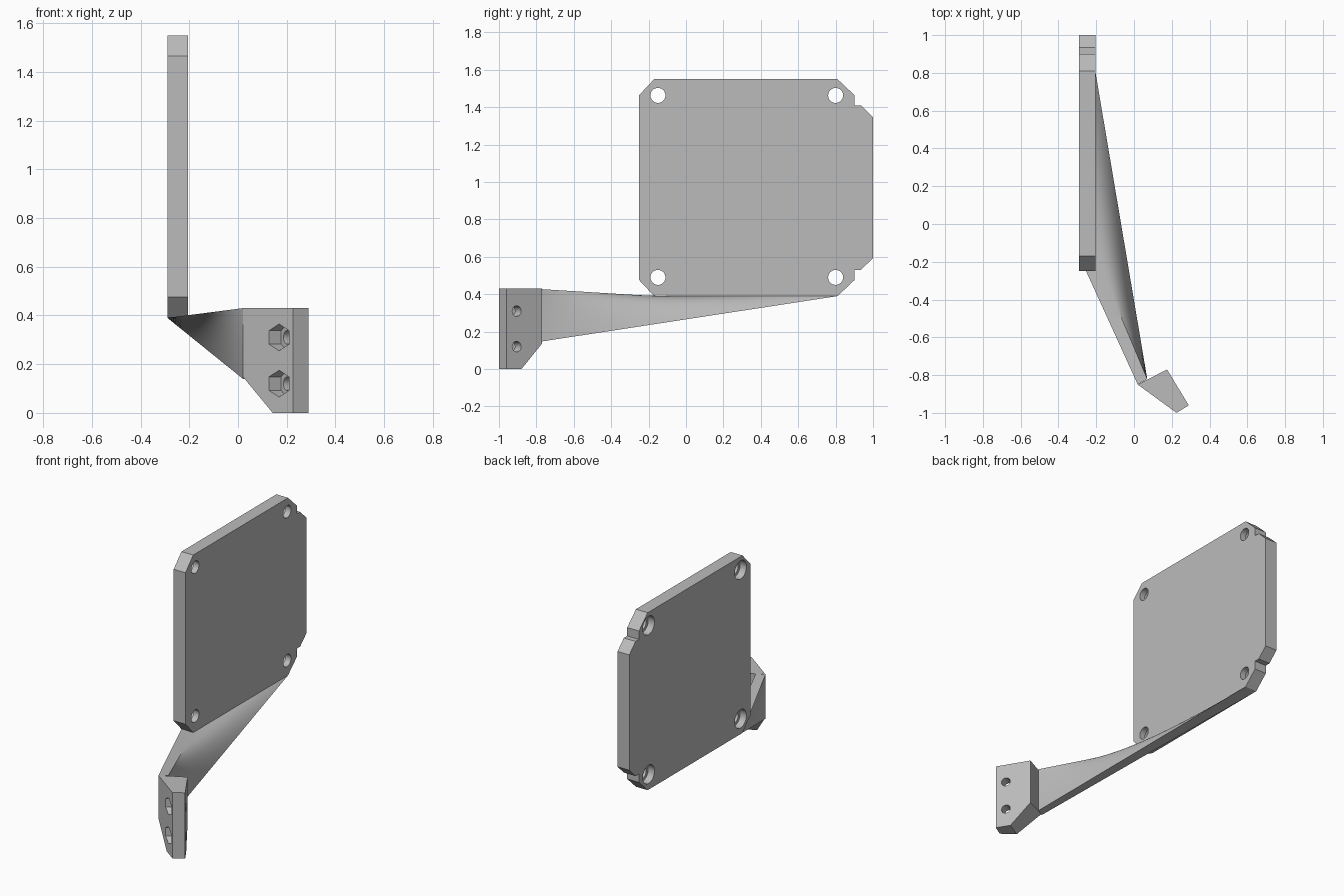
import bpy, bmesh, math
from mathutils import Vector, Matrix

cube = bpy.data.objects.get("Cube")
if cube:
    bpy.data.objects.remove(cube, do_unlink=True)

grey = bpy.data.materials.new("plain grey")
grey.use_nodes = True
GREY = (0.5, 0.5, 0.5, 1)
grey.diffuse_color = GREY
grey.node_tree.nodes["Principled BSDF"].inputs["Base Color"].default_value = GREY


def make_object(name, bm):
    bmesh.ops.recalc_face_normals(bm, faces=bm.faces)
    mesh = bpy.data.meshes.new(name)
    bm.to_mesh(mesh)
    bm.free()
    mesh.materials.append(grey)
    obj = bpy.data.objects.new(name, mesh)
    bpy.context.collection.objects.link(obj)
    return obj


def prism(points, direction):
    """Extrude a flat outline along a direction."""
    bm = bmesh.new()
    face = bm.faces.new([bm.verts.new(p) for p in points])
    ext = bmesh.ops.extrude_face_region(bm, geom=[face])
    moved = [g for g in ext["geom"] if isinstance(g, bmesh.types.BMVert)]
    bmesh.ops.translate(bm, verts=moved, vec=direction)
    return bm


def drill(target, start, end, radius, sides=32):
    """Cut a straight hole or pocket between two points."""
    start, end = Vector(start), Vector(end)
    axis = (end - start).normalized()
    side = Vector((0, 0, 1)).cross(axis)
    outline = []
    for i in range(sides):
        a = 2 * math.pi * i / sides
        outline.append(start + radius * (math.cos(a) * Vector((0, 0, 1)) + math.sin(a) * side))
    cutter = make_object("cutter", prism(outline, end - start))
    cutter.hide_render = True
    mod = target.modifiers.new("hole", 'BOOLEAN')
    mod.operation, mod.solver, mod.object = 'DIFFERENCE', 'EXACT', cutter
    bpy.context.view_layer.objects.active = target
    bpy.ops.object.modifier_apply(modifier=mod.name)
    bpy.data.objects.remove(cutter, do_unlink=True)


def smooth(obj):
    bpy.ops.object.select_all(action='DESELECT')
    obj.select_set(True)
    bpy.context.view_layer.objects.active = obj
    bpy.ops.object.shade_smooth_by_angle(angle=math.radians(30))


# Upright plate with chamfered corners and a stepped rear edge
X0, X1 = -0.29, -0.205
Z0, Z1 = 0.39, 1.55
MID = (Z0 + Z1) / 2
lower = [(-0.25, 0.475), (-0.17, Z0), (0.81, Z0), (0.9, 0.475),
         (0.9, 0.53), (0.935, 0.53), (1.0, 0.593)]
outline = lower + [(y, 2 * MID - z) for y, z in reversed(lower)]
plate = make_object("plate", prism([(X0, y, z) for y, z in outline], (X1 - X0, 0, 0)))
for y in (-0.15, 0.8):
    for z in (0.49, 1.463):
        drill(plate, (X0 - 0.1, y, z), (X1 + 0.1, y, z), 0.04)
        drill(plate, (X0 - 0.1, y, z), (X0 + 0.045, y, z), 0.06)
smooth(plate)

# Angled mounting block with its lower inner corner cut off
TOP, LOW = 0.43, 0.14
foot = [(0.02, -0.85), (0.225, -1.0), (0.29, -0.96), (0.175, -0.77)]
bm = prism([(x, y, 0) for x, y in foot], (0, 0, TOP))
normal = Vector((0.856, 0.518, 0))
along = Vector((0.518, -0.856, 0))
cut = bmesh.ops.bisect_plane(
    bm, geom=bm.verts[:] + bm.edges[:] + bm.faces[:],
    plane_co=along * 0.877, plane_no=-along * LOW - Vector((0, 0, 0.132)), clear_outer=True)
bmesh.ops.holes_fill(bm, edges=[e for e in bm.edges if e.is_boundary])
block = make_object("mounting_block", bm)

# Screw holes with hexagonal nut pockets on the front
for z in (0.12, 0.31):
    face_point = Vector((0.257, -0.905, z))
    drill(block, face_point + normal * 0.1, face_point - normal * 0.25, 0.028)
    drill(block, face_point - normal * 0.065, face_point - normal * 0.3, 0.055, 6)
smooth(block)

# Twisted arm: upright at the block, lying flat along the plate's bottom edge
near = [Vector(p) for p in ((0.02, -0.85, TOP), (0.07, -0.82, TOP),
                            (0.07, -0.82, LOW), (0.02, -0.85, LOW))]
far = [Vector(p) for p in ((X0, -0.17, Z0), (X1, -0.17, Z0),
                           (X1, 0.81, Z0), (X0, 0.81, Z0))]
STEPS, ACROSS = 32, 12
bm = bmesh.new()
rings = []
for i in range(STEPS + 1):
    a, b, c, d = [n.lerp(f, i / STEPS) for n, f in zip(near, far)]
    ring = [b.lerp(c, j / ACROSS) for j in range(ACROSS + 1)]
    ring += [d.lerp(a, j / ACROSS) for j in range(ACROSS + 1)]
    rings.append([bm.verts.new(p) for p in ring])
for r, s in zip(rings, rings[1:]):
    for j in range(len(r)):
        k = (j + 1) % len(r)
        bm.faces.new((r[j], r[k], s[k], s[j]))
arm = make_object("twisted_arm", bm)
smooth(arm)
